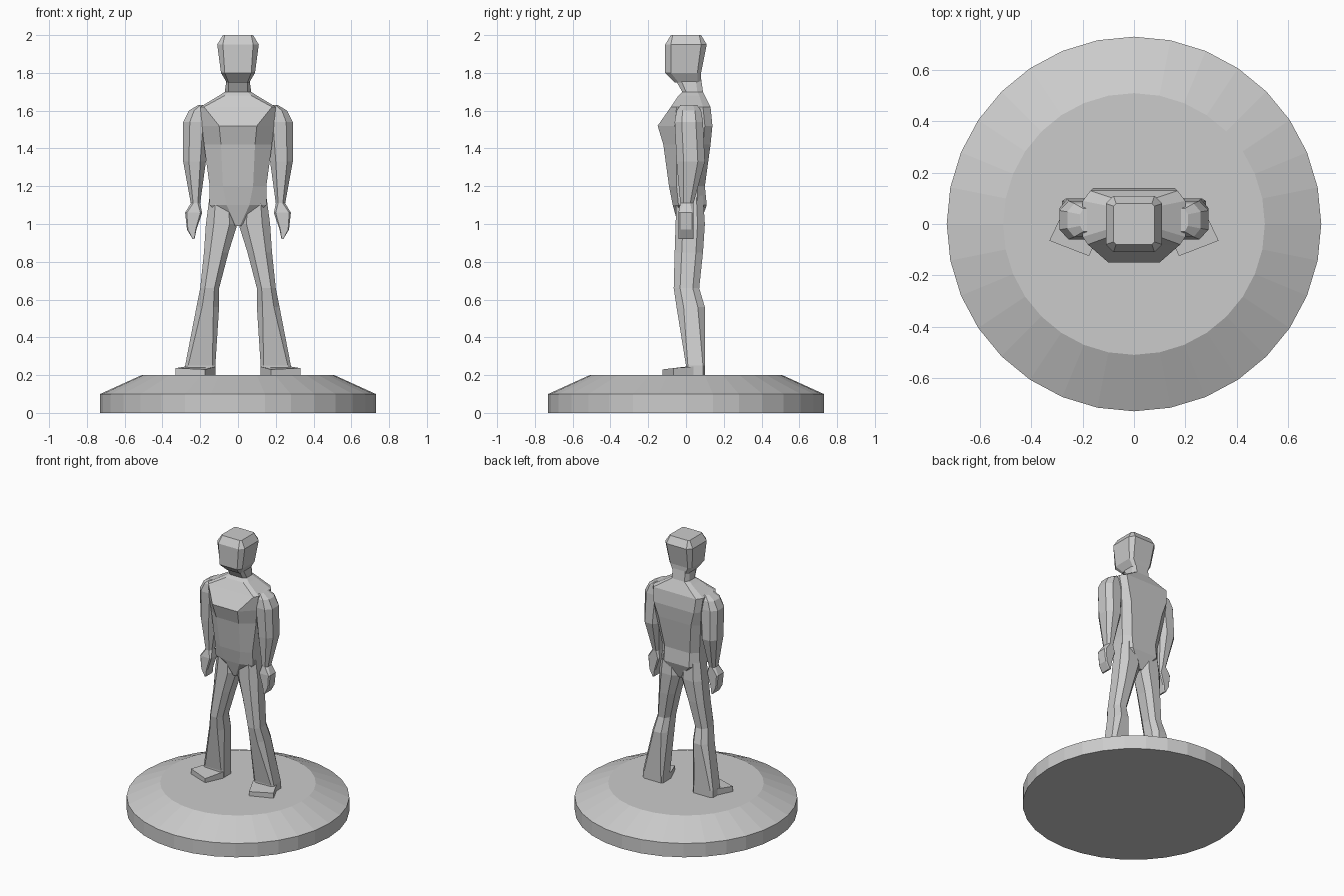
import bpy
import bmesh
import math

default_cube = bpy.data.objects.get("Cube")
if default_cube:
    bpy.data.objects.remove(default_cube, do_unlink=True)

# One plain grey for everything
grey = bpy.data.materials.new("plain grey")
grey.use_nodes = True
colour = (0.6, 0.6, 0.6, 1.0)
grey.diffuse_color = colour
for node in grey.node_tree.nodes:
    if node.type == "BSDF_PRINCIPLED":
        node.inputs["Base Color"].default_value = colour


def loft(name, rings, mirrored=False):
    """Skin a stack of equal-sized point rings and cap both ends."""
    bm = bmesh.new()
    loops = [[bm.verts.new(point) for point in ring] for ring in rings]
    count = len(loops[0])
    for lower, upper in zip(loops, loops[1:]):
        for i in range(count):
            j = (i + 1) % count
            bm.faces.new((lower[i], lower[j], upper[j], upper[i]))
    bm.faces.new(loops[0][::-1])
    bm.faces.new(loops[-1])
    bmesh.ops.recalc_face_normals(bm, faces=bm.faces)
    mesh = bpy.data.meshes.new(name)
    bm.to_mesh(mesh)
    bm.free()
    mesh.materials.append(grey)
    part = bpy.data.objects.new(name, mesh)
    bpy.context.collection.objects.link(part)
    if mirrored:
        mirror = part.modifiers.new("mirror", "MIRROR")
        mirror.use_axis[0] = True
    return part


def circle(radius, z, sides=32):
    angles = [math.tau * i / sides for i in range(sides)]
    return [(radius * math.cos(a), radius * math.sin(a), z) for a in angles]


def body_ring(z, front_x, front_y, side_x, side_front, side_back, back_x, back_y):
    """Symmetric eight-point section of the trunk or head."""
    half = [(front_x, front_y), (side_x, side_front),
            (side_x, side_back), (back_x, back_y)]
    right_half = [(-x, y) for x, y in reversed(half)]
    return [(x, y, z) for x, y in half + right_half]


def limb_ring(z, x_in, x_out, y_front, y_back, cut=0.25):
    """Box section with its four corners cut off."""
    dx, dy = (x_out - x_in) * cut, (y_back - y_front) * cut
    return [(x_in + dx, y_front, z), (x_out - dx, y_front, z),
            (x_out, y_front + dy, z), (x_out, y_back - dy, z),
            (x_out - dx, y_back, z), (x_in + dx, y_back, z),
            (x_in, y_back - dy, z), (x_in, y_front + dy, z)]


# Round stand with a sloping rim
loft("stand", [circle(0.73, 0), circle(0.73, 0.1), circle(0.51, 0.2)])

# Trunk from crotch to neck
loft("torso", [body_ring(*section) for section in (
    (0.99, 0.01, -0.04, 0.02, -0.02, 0.04, 0.01, 0.07),
    (1.1, 0.06, -0.07, 0.15, -0.04, 0.06, 0.1, 0.11),
    (1.2, 0.08, -0.09, 0.15, -0.05, 0.06, 0.1, 0.1),
    (1.42, 0.09, -0.12, 0.18, -0.05, 0.09, 0.13, 0.13),
    (1.52, 0.1, -0.15, 0.19, -0.06, 0.1, 0.16, 0.14),
    (1.62, 0.18, -0.08, 0.2, -0.05, 0.09, 0.17, 0.13),
    (1.68, 0.07, -0.04, 0.1, -0.02, 0.07, 0.08, 0.1),
    (1.7, 0.05, -0.02, 0.07, 0, 0.06, 0.05, 0.09),
    (1.77, 0.05, -0.06, 0.06, -0.03, 0.05, 0.05, 0.08))])

# Blocky head
loft("head", [body_ring(*section) for section in (
    (1.75, 0.05, -0.06, 0.06, -0.04, 0.06, 0.05, 0.08),
    (1.8, 0.07, -0.11, 0.09, -0.08, 0.06, 0.07, 0.08),
    (1.95, 0.08, -0.11, 0.11, -0.08, 0.08, 0.08, 0.11),
    (2, 0.07, -0.08, 0.08, -0.07, 0.07, 0.07, 0.08))])

# Arms and hands
loft("arms", [limb_ring(*section) for section in (
    (0.92, 0.23, 0.24, -0.04, 0.04, 0.1),
    (0.97, 0.22, 0.27, -0.04, 0.04, 0.1),
    (1.06, 0.19, 0.28, -0.04, 0.04, 0.1),
    (1.11, 0.2, 0.25, -0.03, 0.04),
    (1.33, 0.17, 0.29, -0.05, 0.1),
    (1.54, 0.15, 0.29, -0.06, 0.09),
    (1.6, 0.15, 0.26, -0.05, 0.08),
    (1.63, 0.16, 0.21, -0.03, 0.06))], mirrored=True)

# Flared legs
loft("legs", [limb_ring(*section) for section in (
    (0.2, 0.12, 0.28, 0, 0.1, 0.1),
    (0.25, 0.12, 0.28, 0, 0.1, 0.1),
    (0.56, 0.1, 0.22, -0.05, 0.1),
    (0.66, 0.1, 0.2, -0.065, 0.07),
    (0.85, 0.05, 0.18, -0.06, 0.09),
    (1, 0.003, 0.17, -0.055, 0.1),
    (1.15, 0.02, 0.15, -0.05, 0.09))], mirrored=True)

# Turned-out feet, sloping down to the toes
sole = [(0.33, -0.065), (0.28, 0.04), (0.26, 0.1),
        (0.13, 0.1), (0.12, 0), (0.175, -0.125)]
loft("feet", [[(x, y, 0.2) for x, y in sole],
              [(x, y, 0.245 + 0.12 * min(y, 0)) for x, y in sole]], mirrored=True)
